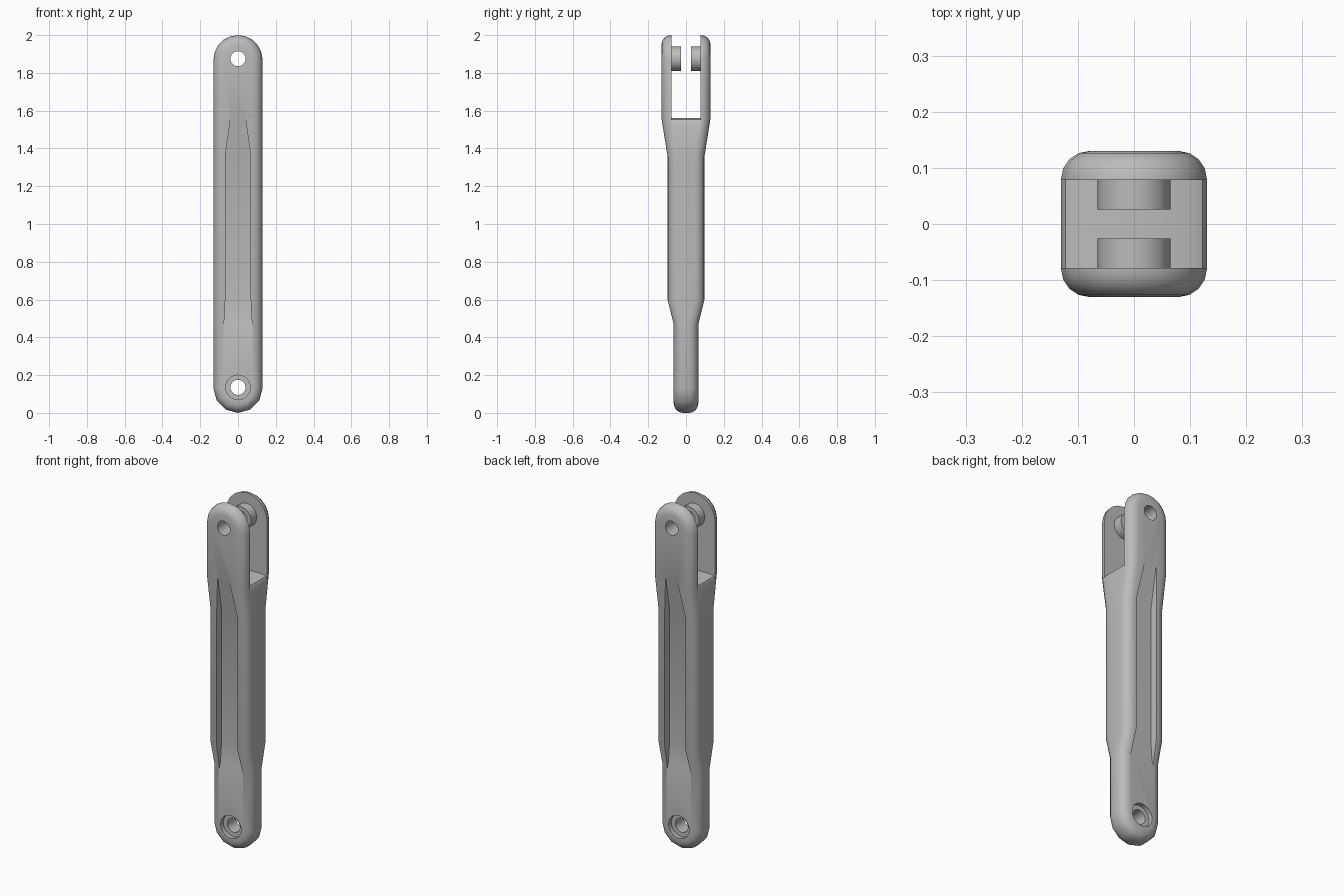
import bpy, bmesh, math
from mathutils import Matrix

if "Cube" in bpy.data.objects:
    bpy.data.objects.remove(bpy.data.objects["Cube"])

HALF_W = 0.13          # half width and end radius
LOW_Z, TOP_Z = 0.13, 1.87
EDGE_R = 0.05          # rounding of the long edges
SLOT = 0.078           # half width of the fork slot

metal = bpy.data.materials.new("grey_metal")
metal.use_nodes = True
GREY = (0.5, 0.5, 0.5, 1)
metal.diffuse_color = GREY
metal.node_tree.nodes["Principled BSDF"].inputs["Base Color"].default_value = GREY


def finish(bm, name):
    bmesh.ops.recalc_face_normals(bm, faces=bm.faces)
    mesh = bpy.data.meshes.new(name)
    bm.to_mesh(mesh)
    bm.free()
    mesh.materials.append(metal)
    ob = bpy.data.objects.new(name, mesh)
    bpy.context.collection.objects.link(ob)
    return ob


def bridge(bm, rings):
    for a, b in zip(rings, rings[1:]):
        n = len(a)
        for i in range(n):
            j = (i + 1) % n
            bm.faces.new((a[i], a[j], b[j], b[i]))


def loft(name, sections):
    bm = bmesh.new()
    rings = [[bm.verts.new(p) for p in s] for s in sections]
    bridge(bm, rings)
    bm.faces.new(rings[0])
    bm.faces.new(rings[-1])
    return finish(bm, name)


def pin(name, radius, y0, y1, z, sides=24):
    bm = bmesh.new()
    m = Matrix.Translation((0, (y0 + y1) / 2, z)) @ Matrix.Rotation(math.pi / 2, 4, 'X')
    bmesh.ops.create_cone(bm, cap_ends=True, segments=sides, radius1=radius,
                          radius2=radius, depth=abs(y1 - y0), matrix=m)
    return finish(bm, name)


def cut(ob, cutter):
    mod = ob.modifiers.new("cut", 'BOOLEAN')
    mod.operation, mod.solver, mod.object = 'DIFFERENCE', 'EXACT', cutter
    bpy.context.view_layer.objects.active = ob
    bpy.ops.object.modifier_apply(modifier=mod.name)


def arc(centre_z, start, steps):
    out = []
    for k in range(steps + 1):
        a = math.radians(start + 90 * k / steps)
        out.append((HALF_W * math.cos(a), centre_z + HALF_W * math.sin(a),
                    math.cos(a), math.sin(a)))
    return out


# Half thickness of the rod along its height
STEPS = [(0.47, 0.065), (0.6, 0.098), (1.36, 0.098), (1.56, 0.13)]


def thickness(z):
    if z <= STEPS[0][0]:
        return STEPS[0][1]
    for (z0, t0), (z1, t1) in zip(STEPS, STEPS[1:]):
        if z <= z1:
            return t0 + (t1 - t0) * (z - z0) / (z1 - z0)
    return STEPS[-1][1]


# Rod body: rounded outline lofted front to back with soft edges
half = arc(LOW_Z, -90, 3) + [(HALF_W, z, 1, 0) for z, t in STEPS] + arc(TOP_Z, 0, 5)
outline = half + [(-x, z, -nx, nz) for x, z, nx, nz in half[-2:0:-1]]
bm = bmesh.new()
rings = []
for side in (-1, 1):
    for k in range(5):
        a = math.radians(22.5 * (4 - k if side < 0 else k))
        inset, drop = EDGE_R * (1 - math.cos(a)), EDGE_R * (1 - math.sin(a))
        rings.append([bm.verts.new((x - nx * inset, side * (thickness(z) - drop), z - nz * inset))
                      for x, z, nx, nz in outline])
bridge(bm, rings)
n = len(outline)
for ring in (rings[0], rings[-1]):
    for i in range(len(half) - 1):
        ids = dict.fromkeys((i, i + 1, n - i - 1, (n - i) % n))
        bm.faces.new([ring[j] for j in ids])
body = finish(bm, "rod_body")

# Fork slot with a floor rounded at both sides
floor = [(0.2, 1.535), (0.13, 1.535), (0.122, 1.552), (0.105, 1.56)]
profile = [(0.2, 2.1)] + floor + [(-x, z) for x, z in floor[::-1]] + [(-0.2, 2.1)]
cutters = [loft("slot_cutter", [[(x, y, z) for x, z in profile] for y in (-SLOT, SLOT)])]

# Long pockets in front and back: height, half width, floor depth
POCKET = [(0.445, 0.075, 0.066), (0.485, 0.073, 0.055), (0.6, 0.067, 0.053),
          (1.36, 0.067, 0.053), (1.585, 0.036, 0.132)]
for s in (-1, 1):
    cutters.append(loft("pocket_cutter", [
        [(-w, s * d, z), (w, s * d, z), (w, s * 0.2, z), (-w, s * 0.2, z)]
        for z, w, d in POCKET]))
    # Counterbore of the lower eye
    cutters.append(pin("counterbore_cutter", 0.065, s * 0.04, s * 0.2, 0.135))

# Through holes at both ends
cutters.append(pin("lower_hole_cutter", 0.04, -0.3, 0.3, 0.135))
upper_hole = pin("upper_hole_cutter", 0.04, -0.3, 0.3, 1.875)
cutters.append(upper_hole)
for c in cutters:
    cut(body, c)

# Inner bosses on the fork arms
parts = [body]
for name, s in (("front_boss", -1), ("back_boss", 1)):
    boss = pin(name, 0.065, s * 0.026, s * (SLOT + 0.004), 1.875, 16)
    cut(boss, upper_hole)
    parts.append(boss)

for c in cutters:
    bpy.data.objects.remove(c)

# Smooth shading with crisp edges
bpy.ops.object.select_all(action='DESELECT')
for p in parts:
    p.select_set(True)
bpy.context.view_layer.objects.active = body
bpy.ops.object.shade_smooth_by_angle(angle=math.radians(30))
